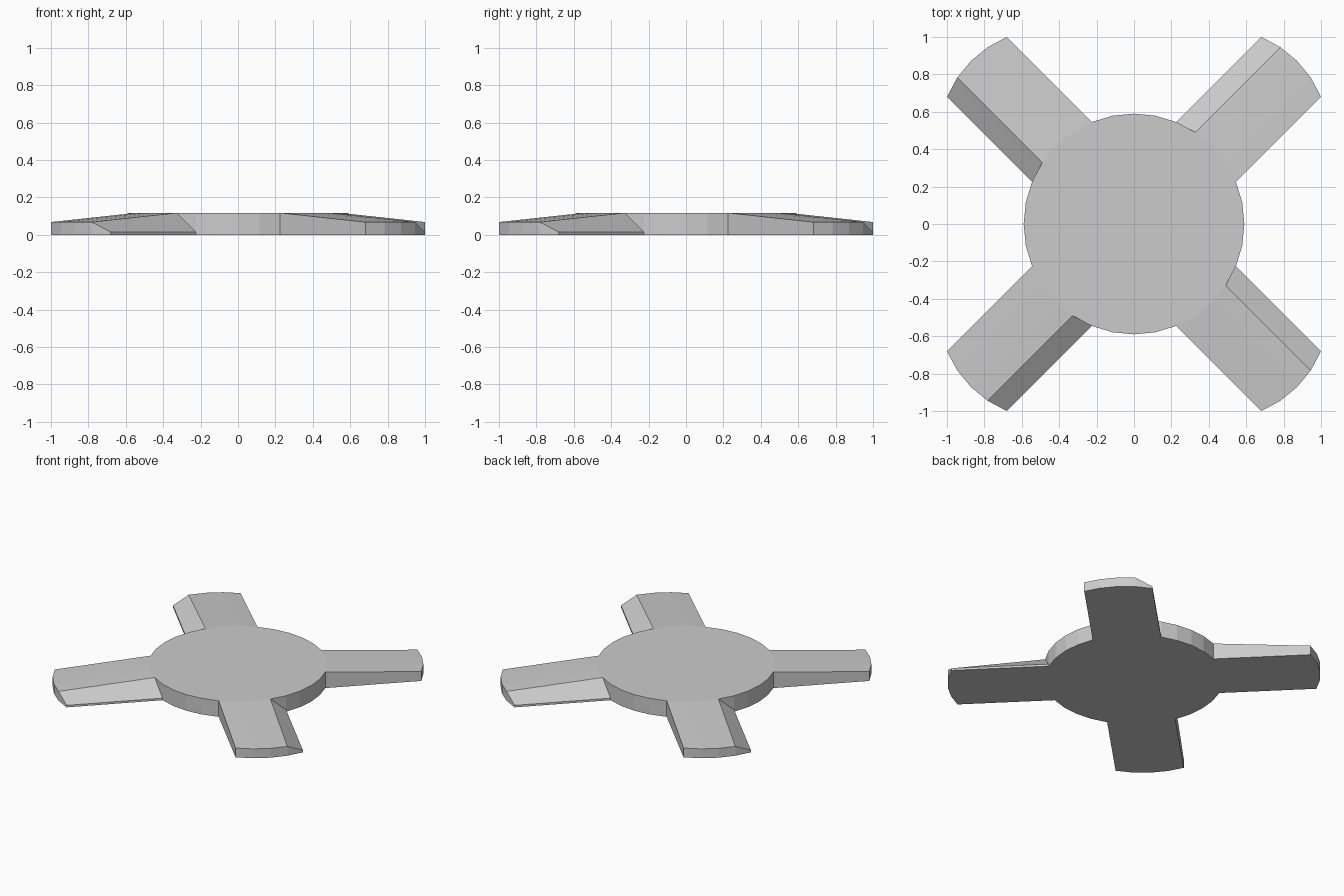
import bpy, bmesh
from math import cos, sin, pi, sqrt

if "Cube" in bpy.data.objects:
    bpy.data.objects.remove(bpy.data.objects["Cube"])

SEGMENTS = 32
RADIUS = 0.59        # hub radius
LENGTH = 0.643       # blade length beyond the hub rim
TOP = 0.117          # hub height
TIP = 0.068          # blade height at its tip
LIP = 0.015          # height of the thin blade edge

bm = bmesh.new()


def rim(i, z):
    a = 2 * pi * i / SEGMENTS
    return bm.verts.new((RADIUS * cos(a), RADIUS * sin(a), z))


# Hub: flat disc caps
low = [rim(i, 0) for i in range(SEGMENTS)]
high = [rim(i, TOP) for i in range(SEGMENTS)]
bm.faces.new(high)
bm.faces.new(low[::-1])


# Blade: four rim steps pushed outward, tapered, bevelled on the last step
def add_blade(start):
    ids = [(start + k) % SEGMENTS for k in range(5)]
    a = 2 * pi * (start + 2) / SEGMENTS
    dx, dy = LENGTH * cos(a), LENGTH * sin(a)

    def pushed(v, z):
        return bm.verts.new((v.co.x + dx, v.co.y + dy, z))

    in_low = [low[i] for i in ids]
    in_top = [high[i] for i in ids[:4]] + [rim(ids[4], LIP)]
    out_low = [pushed(v, 0) for v in in_low]
    out_top = [pushed(v, TIP if k < 4 else LIP) for k, v in enumerate(in_low)]

    for k in range(4):
        bm.faces.new((in_top[k], out_top[k], out_top[k + 1], in_top[k + 1]))
        bm.faces.new((out_low[k], out_low[k + 1], out_top[k + 1], out_top[k]))
    bm.faces.new(in_low + out_low[::-1])
    bm.faces.new((in_low[0], out_low[0], out_top[0], in_top[0]))
    bm.faces.new((in_low[4], in_top[4], out_top[4], out_low[4]))

    # Hub wall: sliver above the bevel, then the open rim to the next blade
    bm.faces.new((in_top[3], in_top[4], high[ids[4]]))
    for k in range(4, 8):
        i, j = (start + k) % SEGMENTS, (start + k + 1) % SEGMENTS
        wall = [low[i], low[j], high[j], high[i]]
        if k == 4:
            wall.append(in_top[4])
        bm.faces.new(wall)


for quarter in range(4):
    add_blade(2 + 8 * quarter)

bmesh.ops.recalc_face_normals(bm, faces=bm.faces)
mesh = bpy.data.meshes.new("bladed_disc")
bm.to_mesh(mesh)
bm.free()
bpy.context.collection.objects.link(bpy.data.objects.new("bladed_disc", mesh))
